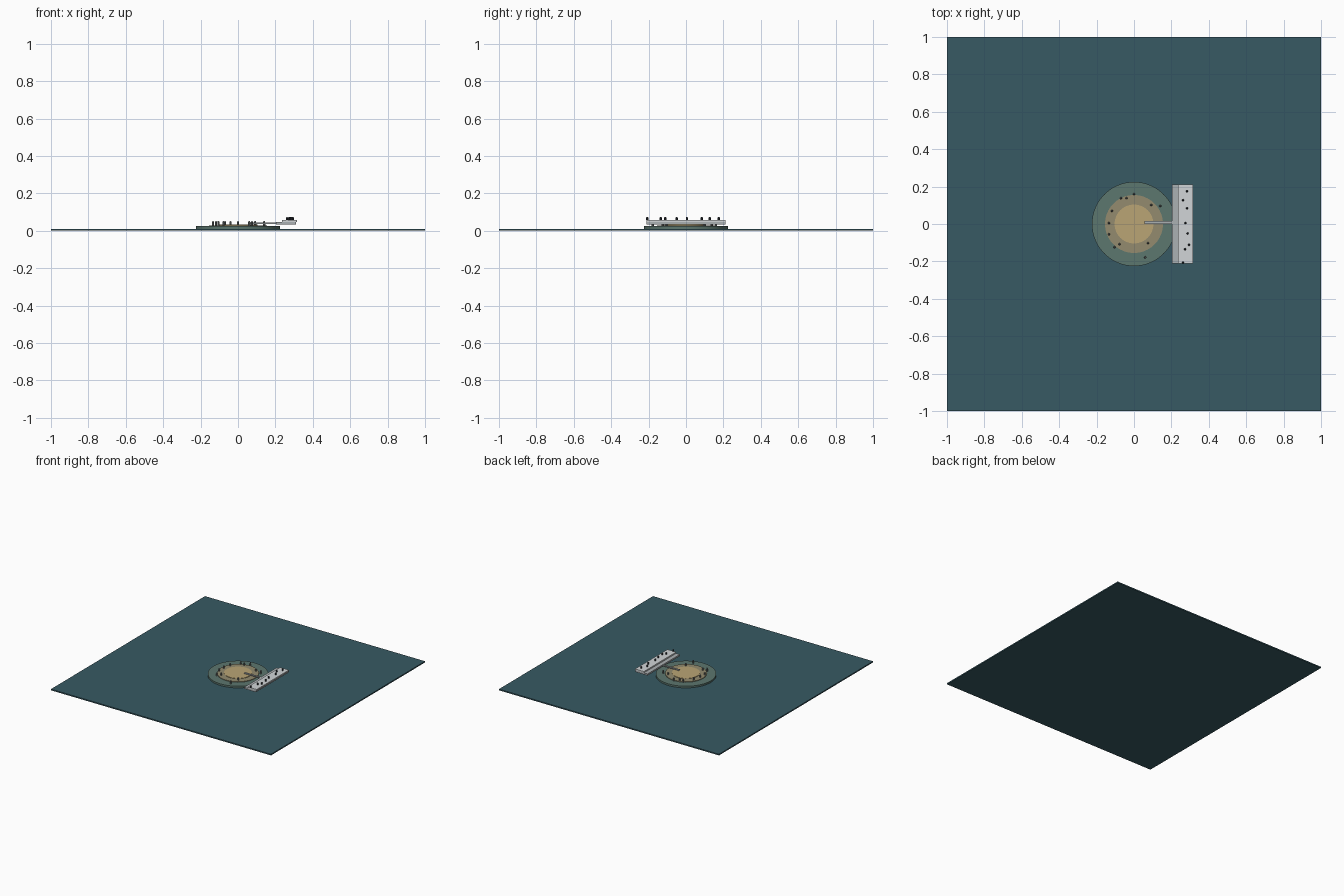
import bpy

if "Cube" in bpy.data.objects:
    bpy.data.objects.remove(bpy.data.objects["Cube"])


def material(name, r, g, b):
    m = bpy.data.materials.new(name)
    m.diffuse_color = tuple((c / 255) ** 2.2 for c in (r, g, b)) + (1,)
    m.use_nodes = True
    m.node_tree.nodes["Principled BSDF"].inputs["Base Color"].default_value = m.diffuse_color
    return m


WATER = material("deep_water", 58, 90, 99)
SHALLOW = material("shallow_water", 93, 118, 110)
WET = material("wet_sand", 146, 138, 110)
SAND = material("dry_sand", 184, 163, 116)
PALE = material("pale_slab", 208, 212, 214)
GREY = material("step_grey", 170, 175, 178)
DARK = material("dark_figure", 50, 55, 62)
STONE = material("figure_grey", 120, 125, 125)


def box(name, x, y, z, mat):
    bpy.ops.mesh.primitive_cube_add(size=1, location=[(a + b) / 2 for a, b in (x, y, z)])
    o = bpy.context.object
    o.name = name
    o.scale = [b - a for a, b in (x, y, z)]
    o.data.materials.append(mat)


def disc(name, r, x, y, z0, z1, mat, sides=64):
    bpy.ops.mesh.primitive_cylinder_add(vertices=sides, radius=r, depth=z1 - z0,
                                        location=(x, y, (z0 + z1) / 2))
    o = bpy.context.object
    o.name = name
    o.data.materials.append(mat)
    bpy.ops.object.shade_smooth_by_angle()


def figure(name, x, y, z, h, mat):
    # slim body with a round head
    disc(name + "_body", 0.006, x, y, z, z + h * 0.7, mat, 10)
    bpy.ops.mesh.primitive_uv_sphere_add(segments=10, ring_count=6, radius=0.006,
                                         location=(x, y, z + h - 0.006))
    o = bpy.context.object
    o.name = name + "_head"
    o.data.materials.append(mat)
    bpy.ops.object.shade_smooth_by_angle()


# water sheet and stepped round island
box("water_sheet", (-1, 1), (-1, 1), (0, 0.01), WATER)
disc("shallow_ring", 0.225, 0, 0, 0.01, 0.024, SHALLOW)
disc("wet_sand_ring", 0.155, 0, 0, 0.02, 0.029, WET)
disc("sand_centre", 0.104, 0, 0, 0.022, 0.032, SAND)

# raised platform and walkway
box("platform_step", (0.203, 0.31), (-0.21, 0.21), (0.033, 0.046), GREY)
box("platform_deck", (0.236, 0.316), (-0.21, 0.21), (0.046, 0.057), PALE)
box("walkway", (0.055, 0.21), (0.001, 0.015), (0.037, 0.044), GREY)

# figures on the platform
for i, (x, y) in enumerate([(0.283, 0.175), (0.262, 0.127), (0.284, 0.084), (0.275, 0.005),
                            (0.287, -0.05), (0.294, -0.111), (0.273, -0.135), (0.262, -0.207)]):
    figure(f"platform_figure_{i}", x, y, 0.057, 0.017, DARK)

# figures around the island
for i, (x, y) in enumerate([(0, 0.16), (-0.04, 0.138), (-0.07, 0.138), (-0.118, 0.07),
                            (-0.134, 0.005), (-0.134, -0.055), (-0.105, -0.124), (-0.077, -0.108),
                            (0.06, -0.178), (0.075, -0.102), (0.092, 0.102), (0.14, 0.096)]):
    figure(f"island_figure_{i}", x, y, 0.024, 0.028, STONE)
